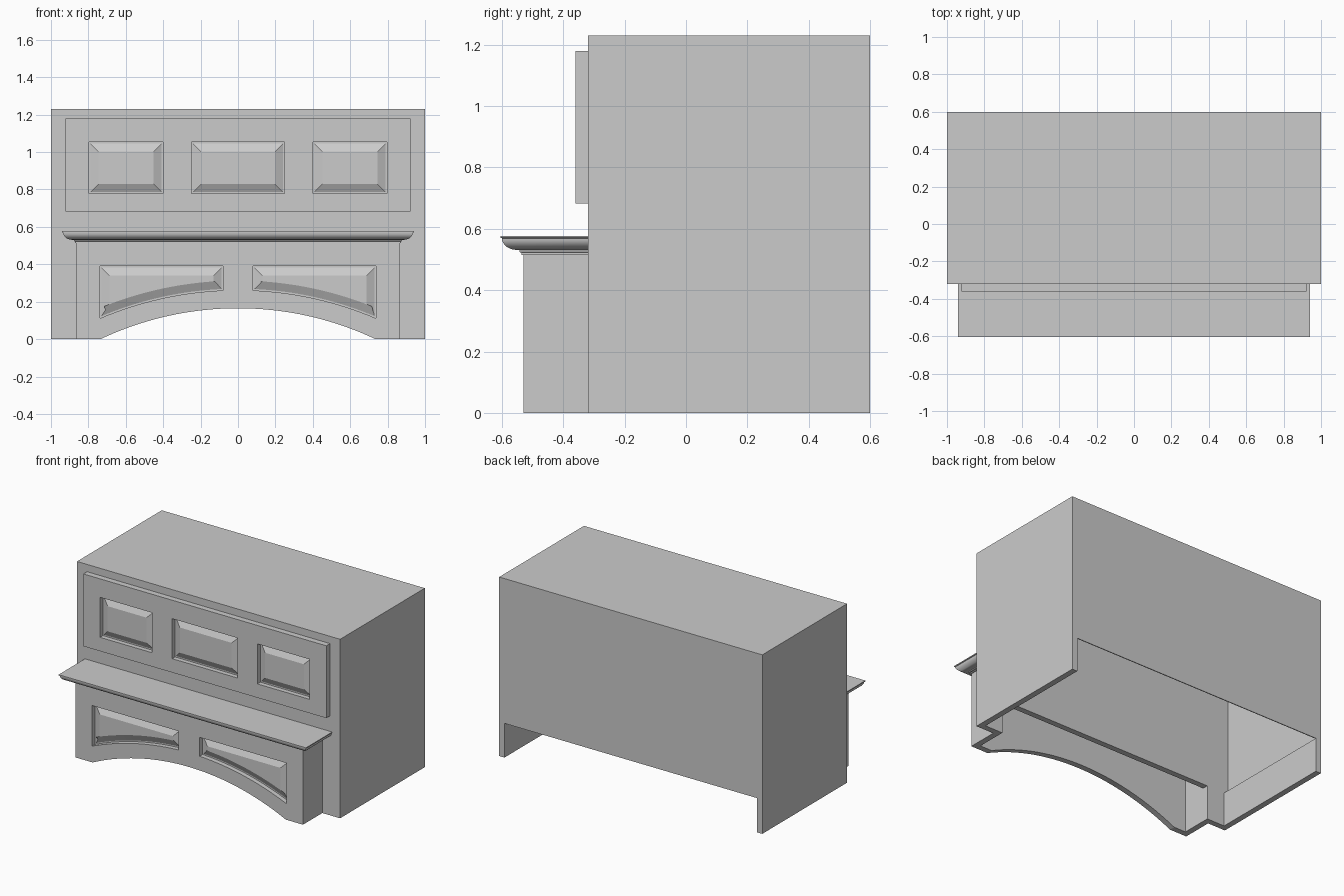
import bpy
import bmesh
import math

cube = bpy.data.objects.get("Cube")
if cube:
    bpy.data.objects.remove(cube, do_unlink=True)

GREY = (0.6, 0.6, 0.6, 1.0)
mat = bpy.data.materials.new("plain grey")
mat.use_nodes = True
mat.diffuse_color = GREY
for node in mat.node_tree.nodes:
    if node.type == 'BSDF_PRINCIPLED':
        node.inputs["Base Color"].default_value = GREY

# Shared dimensions
FRONT, BACK = -0.32, 0.6        # cabinet depth
APRON_FRONT = -0.53             # face of the projecting lower section
PANEL_FRONT = -0.36             # face of the upper panel
APRON_X, WALL = 0.865, 0.04
OPENING = 0.235                 # height of the open base
POCKET = 0.032                  # depth of the panel recesses


def finish(bm, name):
    mesh = bpy.data.meshes.new(name)
    bm.to_mesh(mesh)
    bm.free()
    mesh.materials.append(mat)
    obj = bpy.data.objects.new(name, mesh)
    bpy.context.collection.objects.link(obj)
    return obj


def prism(name, outline, y0, y1):
    """Extrude an (x, z) outline from y0 to y1."""
    bm = bmesh.new()
    face = bm.faces.new([bm.verts.new((x, y0, z)) for x, z in outline])
    ext = bmesh.ops.extrude_face_region(bm, geom=[face])
    moved = [g for g in ext["geom"] if isinstance(g, bmesh.types.BMVert)]
    bmesh.ops.translate(bm, verts=moved, vec=(0, y1 - y0, 0))
    bmesh.ops.recalc_face_normals(bm, faces=bm.faces)
    return finish(bm, name)


def rect(x0, x1, z0, z1):
    return [(x0, z0), (x1, z0), (x1, z1), (x0, z1)]


def cut(obj, cutters):
    """Subtract the cutters, bake the result and remove them."""
    for c in cutters:
        c.hide_render = True
        mod = obj.modifiers.new("cut", 'BOOLEAN')
        mod.operation = 'DIFFERENCE'
        mod.solver = 'EXACT'
        mod.object = c
    bpy.context.view_layer.update()
    graph = bpy.context.evaluated_depsgraph_get()
    mesh = bpy.data.meshes.new_from_object(obj.evaluated_get(graph))
    obj.modifiers.clear()
    obj.data = mesh
    for c in cutters:
        bpy.data.objects.remove(c, do_unlink=True)


def raised_field(name, outline, y):
    """Bevelled centre field that rises from the floor of a recess."""
    bm = bmesh.new()
    face = bm.faces.new([bm.verts.new((x, y, z)) for x, z in outline])
    face.normal_update()
    if face.normal.y > 0:
        face.normal_flip()
    rim = bmesh.ops.inset_individual(bm, faces=[face], thickness=0.008,
                                     use_even_offset=True)["faces"]
    bmesh.ops.delete(bm, geom=[f for f in rim if f != face], context='FACES')
    bmesh.ops.inset_individual(bm, faces=[face], thickness=0.043, depth=0.022,
                               use_even_offset=True)
    return finish(bm, name)


def add_recesses(panel, outlines, front, label):
    cut(panel, [prism("recess_cutter", o, front - 0.1, front + POCKET)
                for o in outlines])
    for i, o in enumerate(outlines, 1):
        raised_field(f"{label}_{i}", o, front + POCKET)


def arc(x0, x1, top, radius, steps):
    """Points on a wide arch that peaks at x = 0."""
    xs = [x0 + (x1 - x0) * i / steps for i in range(steps + 1)]
    return [(x, top - radius + math.sqrt(radius ** 2 - x * x)) for x in xs]


# Hollow cabinet, open under the back and behind the lower section
cabinet = prism("cabinet", rect(-1, 1, 0, 1.23), FRONT, BACK)
inner = 1 - WALL
cut(cabinet, [
    prism("base_cutter", rect(-inner, inner, -0.1, OPENING),
          FRONT + WALL, BACK + 0.1),
    prism("front_cutter", rect(-APRON_X + WALL, APRON_X - WALL, -0.1, OPENING),
          FRONT - 0.1, FRONT + 0.1),
    prism("inside_cutter", rect(-0.993, 0.993, OPENING - 0.0005, 1.223),
          FRONT + WALL, BACK - 0.006),
])

# Upper panel with three raised fields
upper = prism("upper_panel", rect(-0.923, 0.923, 0.683, 1.18),
              PANEL_FRONT, FRONT)
add_recesses(upper, [rect(a, b, 0.778, 1.053) for a, b in
                     ((-0.797, -0.4), (-0.248, 0.248), (0.4, 0.797))],
             PANEL_FRONT, "upper_field")

# Projecting lower section with an arched bottom edge
arch = arc(-0.735, 0.735, 0.165, 1.719, 40)
arch[0], arch[-1] = (-0.735, 0), (0.735, 0)
outline = ([(-APRON_X, 0)] + arch
           + [(APRON_X, 0), (APRON_X, 0.518), (-APRON_X, 0.518)])
apron = prism("arched_apron", outline, APRON_FRONT, FRONT)
cut(apron, [prism("apron_cutter",
                  rect(-APRON_X + WALL, APRON_X - WALL, -0.1, 0.5),
                  APRON_FRONT + WALL, FRONT + 0.1)])

# Two arched raised fields, mirrored about the centre
half = arc(0.08, 0.738, 0.262, 1.88, 16) + [(0.738, 0.39), (0.08, 0.39)]
add_recesses(apron, [[(s * x, z) for x, z in half] for s in (-1, 1)],
             APRON_FRONT, "lower_field")

# Mantel shelf: a moulding profile (overhang, height) mitred round three sides
profile = [(0, 0.515), (0.006, 0.515), (0.006, 0.522), (0.013, 0.524),
           (0.013, 0.531)]
for i in range(9):
    t = math.radians(90 * i / 8)
    profile.append((0.02 + 0.05 * math.sin(t), 0.569 - 0.038 * math.cos(t)))
profile += [(0.075, 0.571), (0.075, 0.577)]

bm = bmesh.new()
rings = []
for o, z in profile:
    x, y = APRON_X + o, APRON_FRONT - o
    rings.append([bm.verts.new(p) for p in
                  ((-x, FRONT, z), (-x, y, z), (x, y, z), (x, FRONT, z))])
for low, high in zip(rings, rings[1:]):
    for k in range(4):
        n = (k + 1) % 4
        bm.faces.new((low[k], low[n], high[n], high[k]))
bm.faces.new(rings[0][::-1])
bm.faces.new(rings[-1])
bmesh.ops.recalc_face_normals(bm, faces=bm.faces)
shelf = finish(bm, "mantel_shelf")

for o in bpy.context.selected_objects:
    o.select_set(False)
shelf.select_set(True)
bpy.context.view_layer.objects.active = shelf
bpy.ops.object.shade_smooth_by_angle(angle=math.radians(30))
